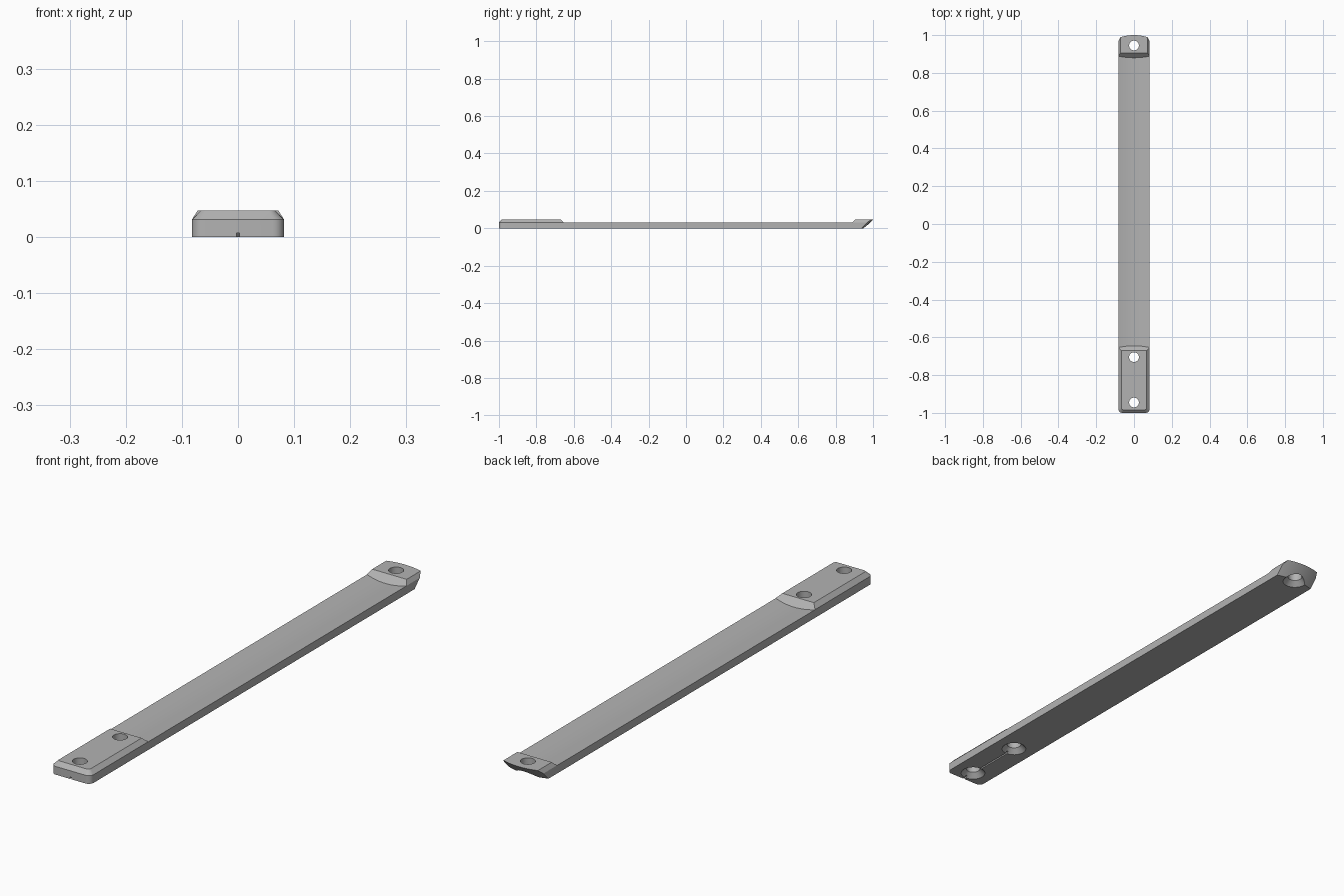
import bpy
import bmesh
import math

cube = bpy.data.objects.get("Cube")
if cube:
    bpy.data.objects.remove(cube)

HALF_W, TOP, SHOULDER = 0.082, 0.047, 0.031

grey = bpy.data.materials.new("plain grey")
grey.use_nodes = True
colour = (0.45, 0.45, 0.45, 1)
grey.diffuse_color = colour
grey.node_tree.nodes["Principled BSDF"].inputs["Base Color"].default_value = colour


def loft(name, rings, closed_loop=False):
    """Skin equal-length rings and cap both ends."""
    bm = bmesh.new()
    loops = [[bm.verts.new(p) for p in ring] for ring in rings]
    n = len(loops[0])
    for a, b in zip(loops, loops[1:]):
        for i in range(n):
            j = (i + 1) % n
            bm.faces.new((a[i], a[j], b[j], b[i]))
    bm.faces.new(loops[0][::-1])
    bm.faces.new(loops[-1])
    bmesh.ops.recalc_face_normals(bm, faces=bm.faces)
    mesh = bpy.data.meshes.new(name)
    bm.to_mesh(mesh)
    bm.free()
    mesh.materials.append(grey)
    obj = bpy.data.objects.new(name, mesh)
    bpy.context.collection.objects.link(obj)
    return obj


def outline(z, front_inset, back_inset):
    """Plan of the bar at height z: rounded front corners, bowed slanted tip."""
    pts = []
    r = 0.02 - front_inset * 0.6
    w = HALF_W - front_inset
    for side, start in ((-1, 180), (1, 270)):
        for k in range(7):
            a = math.radians(start + 15 * k)
            pts.append((side * (w - r) + r * math.cos(a),
                        -1 + front_inset + r + r * math.sin(a), z))
    pts.append((w, -0.6, z))
    w = HALF_W - back_inset
    pts.append((w, 0.8, z))
    for k in range(17):
        x = w * (1 - k / 8)
        pts.append((x, 1 - TOP + z - 2.2 * x * x, z))
    pts.append((-w, 0.8, z))
    pts.append((-(HALF_W - front_inset), -0.6, z))
    return pts


# Bar with bevelled pads
bar = loft("strap_bar", [outline(0, 0, 0), outline(SHOULDER, 0, 0),
                         outline(TOP, TOP - SHOULDER, 0.01)])

# Dished recess between the pads, with sloping ends
stations = []
for i in range(25):
    x = 0.09 * (i / 12 - 1)
    low, high = 0.022 + 0.0085 * (x / HALF_W) ** 2, 0.1
    stations.append([(x, -0.67 + TOP - low, low), (x, 0.905 - TOP + low, low),
                     (x, 0.905 - TOP + high, high), (x, -0.67 + TOP - high, high)])
cutters = [loft("recess_cutter", stations)]

# Screw holes, countersunk from below
for y in (-0.945, -0.705, 0.945):
    rings = []
    for radius, z in ((0.047, -0.002), (0.026, 0.019), (0.026, 0.1)):
        rings.append([(radius * math.cos(math.tau * k / 32),
                       y + radius * math.sin(math.tau * k / 32), z) for k in range(32)])
    cutters.append(loft("screw_hole_cutter", rings))

# Narrow groove under the front pad
cutters.append(loft("groove_cutter", [
    [(-0.003, y, -0.01), (0.003, y, -0.01), (0.003, y, 0.007), (-0.003, y, 0.007)]
    for y in (-1.05, -0.705)]))

bpy.ops.object.select_all(action="DESELECT")
bpy.context.view_layer.objects.active = bar
bar.select_set(True)
for cutter in cutters:
    mod = bar.modifiers.new("cut", "BOOLEAN")
    mod.operation = "DIFFERENCE"
    mod.solver = "EXACT"
    mod.object = cutter
    bpy.ops.object.modifier_apply(modifier=mod.name)
for cutter in cutters:
    bpy.data.objects.remove(cutter)

bpy.ops.object.shade_smooth_by_angle(angle=math.radians(25))
